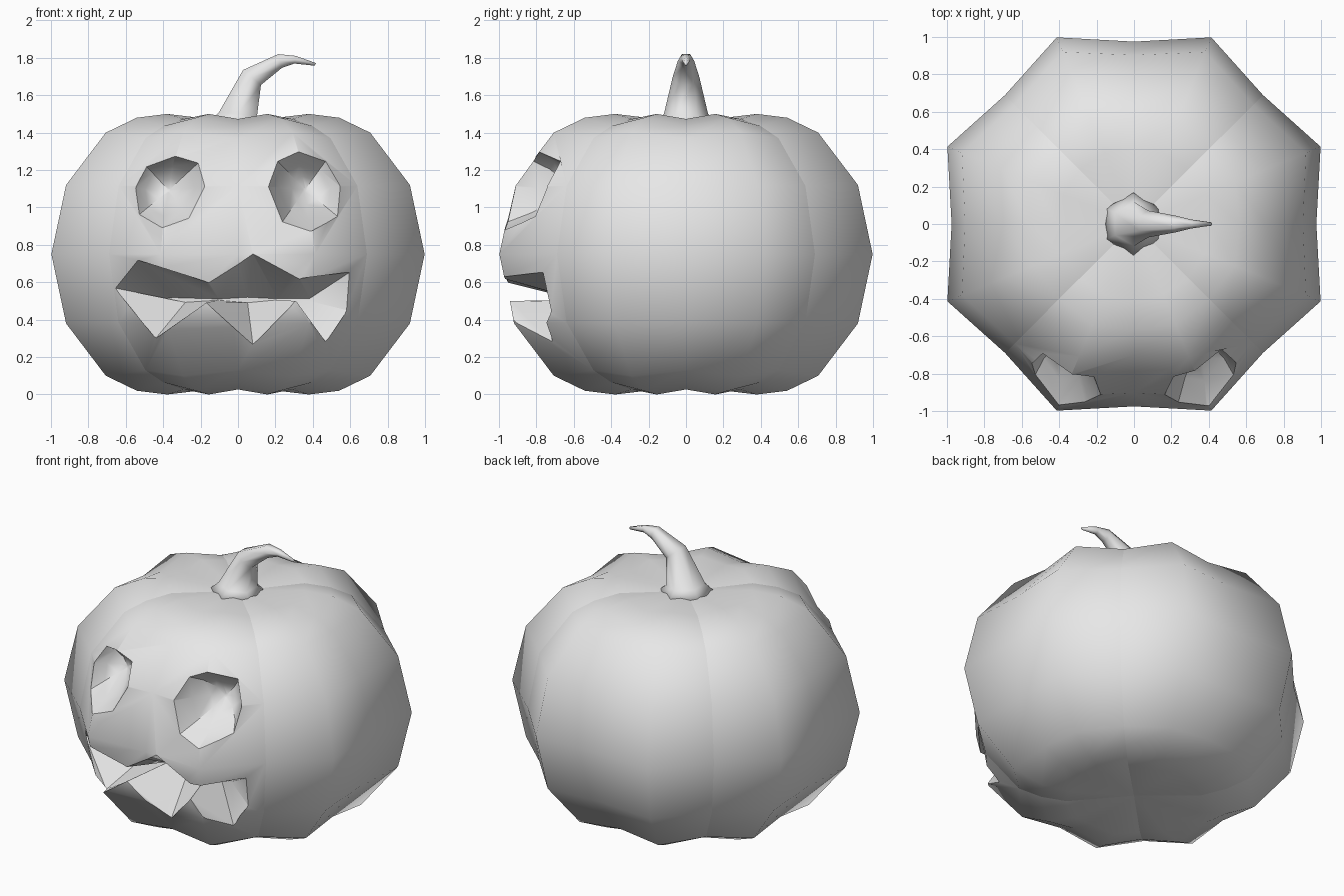
import bpy, bmesh, math
from mathutils import Vector
from mathutils.bvhtree import BVHTree

if "Cube" in bpy.data.objects:
    bpy.data.objects.remove(bpy.data.objects["Cube"])

grey = bpy.data.materials.new("plain grey")
grey.use_nodes = True
grey.diffuse_color = (0.8, 0.8, 0.8, 1)
grey.node_tree.nodes["Principled BSDF"].inputs["Base Color"].default_value = grey.diffuse_color


def loft(bm, rings):
    """Join rings of points with quads and close both ends."""
    loops = [[bm.verts.new(p) for p in ring] for ring in rings]
    n = len(loops[0])
    for a, b in zip(loops, loops[1:]):
        for i in range(n):
            j = (i + 1) % n
            bm.faces.new((a[i], a[j], b[j], b[i]))
    bm.faces.new(loops[0])
    bm.faces.new(loops[-1])


def finish(name, bm, smooth):
    bmesh.ops.recalc_face_normals(bm, faces=bm.faces)
    for f in bm.faces:
        f.smooth = smooth
    mesh = bpy.data.meshes.new(name)
    bm.to_mesh(mesh)
    mesh.materials.append(grey)
    ob = bpy.data.objects.new(name, mesh)
    bpy.context.collection.objects.link(ob)
    return ob


# Ribbed body: alternate ridge and valley profiles (radius, height from middle)
MID = 0.75
ridge = [(1.08, 0), (0.995, 0.37), (0.765, 0.65), (0.585, 0.73), (0.41, 0.75)]
valley = [(0.975, 0), (0.903, 0.365), (0.70, 0.62), (0.565, 0.685), (0.41, 0.723)]


def body_ring(k, sign):
    ring = []
    for i in range(16):
        r, h = (ridge if i % 2 else valley)[k]
        a = math.tau * i / 16
        ring.append((r * math.cos(a), r * math.sin(a), MID + sign * h))
    return ring


bm = bmesh.new()
levels = [(k, -1) for k in range(4, 0, -1)] + [(k, 1) for k in range(5)]
loft(bm, [body_ring(k, s) for k, s in levels])
for cap in [f for f in bm.faces if len(f.verts) == 16]:
    up = cap.calc_center_median().z > MID
    pole = bmesh.ops.poke(bm, faces=[cap])["verts"][0]
    pole.co = (0, 0, MID + (0.705 if up else -0.705))
bmesh.ops.recalc_face_normals(bm, faces=bm.faces)
tree = BVHTree.FromBMesh(bm)
body = finish("pumpkin_body", bm, True)
bm.free()


# Face cutters: an outline pushed inward from the surface towards a centre
def face_cutter(name, outline, steps):
    """steps turns a rim point and the rim's average into inner points."""
    rim = []
    for x, z in outline:
        hit = tree.ray_cast(Vector((x, -2, z)), Vector((0, 1, 0)))[0]
        rim.append(Vector((x, hit.y - 0.008, z)))
    mean = sum(rim, Vector()) / len(rim)
    front = [Vector((p.x, -1.3, p.z)) for p in rim]
    bm = bmesh.new()
    loft(bm, [front, rim] + [[s(p, mean) for p in rim] for s in steps])
    ob = finish(name, bm, False)
    bm.free()
    ob.hide_render = True
    ob.hide_set(True)
    cut = body.modifiers.new(name, "BOOLEAN")
    cut.operation, cut.solver, cut.object = "DIFFERENCE", "EXACT", ob
    return ob


def bowl(shrink, depth):
    return lambda p, m: p.lerp(m, shrink) + Vector((0, depth, 0))


def wedge(p, m):
    return Vector((p.x * 0.64, -0.6, 0.505 + (p.z - 0.505) * 0.06))


right_eye = [(-.34, 1.275), (-.21, 1.24), (-.175, 1.11), (-.26, .94),
             (-.41, .89), (-.53, .96), (-.55, 1.1), (-.49, 1.22)]
left_eye = [(.32, 1.3), (.47, 1.25), (.55, 1.11), (.535, .95),
            (.385, .87), (.235, .92), (.16, 1.11), (.21, 1.25)]
mouth = [(-.66, .57), (-.54, .72), (-.16, .6), (.08, .755), (.33, .62), (.6, .655),
         (.585, .45), (.47, .28), (.31, .5), (.08, .265), (-.17, .49), (-.44, .3)]
socket = [bowl(0.3, 0.1), bowl(0.65, 0.17), bowl(0.95, 0.2)]
cutters = [face_cutter("right_eye_cutter", right_eye, socket),
           face_cutter("left_eye_cutter", left_eye, socket),
           face_cutter("mouth_cutter", mouth, [wedge])]

# Apply the cuts
bpy.context.view_layer.update()
cut_mesh = bpy.data.meshes.new_from_object(
    body.evaluated_get(bpy.context.evaluated_depsgraph_get()))
body.modifiers.clear()
body.data = cut_mesh
for c in cutters:
    bpy.data.objects.remove(c)

# Smooth shading, with sharp rims, teeth and diagonal creases
bm = bmesh.new()
bm.from_mesh(cut_mesh)
for e in bm.edges:
    flags = [f.smooth for f in e.link_faces]
    if len(flags) == 2:
        diagonal = all(abs(abs(v.co.x) - abs(v.co.y)) < 0.002 for v in e.verts)
        inside = not any(flags) and e.calc_face_angle(0) > math.radians(40)
        e.smooth = not (flags[0] != flags[1] or inside or (all(flags) and diagonal))
for f in bm.faces:
    f.smooth = True
    f.material_index = 0
bm.to_mesh(cut_mesh)
bm.free()

# Curved stem: six-sided rings as (x, z, radius, lean in degrees)
path = [(-0.005, 1.45, 0.185, 0), (0, 1.5, 0.118, 5), (0.075, 1.695, 0.072, 40),
        (0.225, 1.783, 0.044, 75), (0.305, 1.79, 0.024, 100), (0.413, 1.765, 0.009, 115)]
rings = []
for x, z, r, lean in path:
    t = math.radians(lean)
    side = Vector((math.cos(t), 0, -math.sin(t)))
    angles = [math.radians(30 + 60 * i) for i in range(6)]
    rings.append([Vector((x, 0, z)) + r * (math.cos(a) * side + math.sin(a) * Vector((0, 1, 0)))
                  for a in angles])
bm = bmesh.new()
loft(bm, rings)
finish("stem", bm, True)
bm.free()
